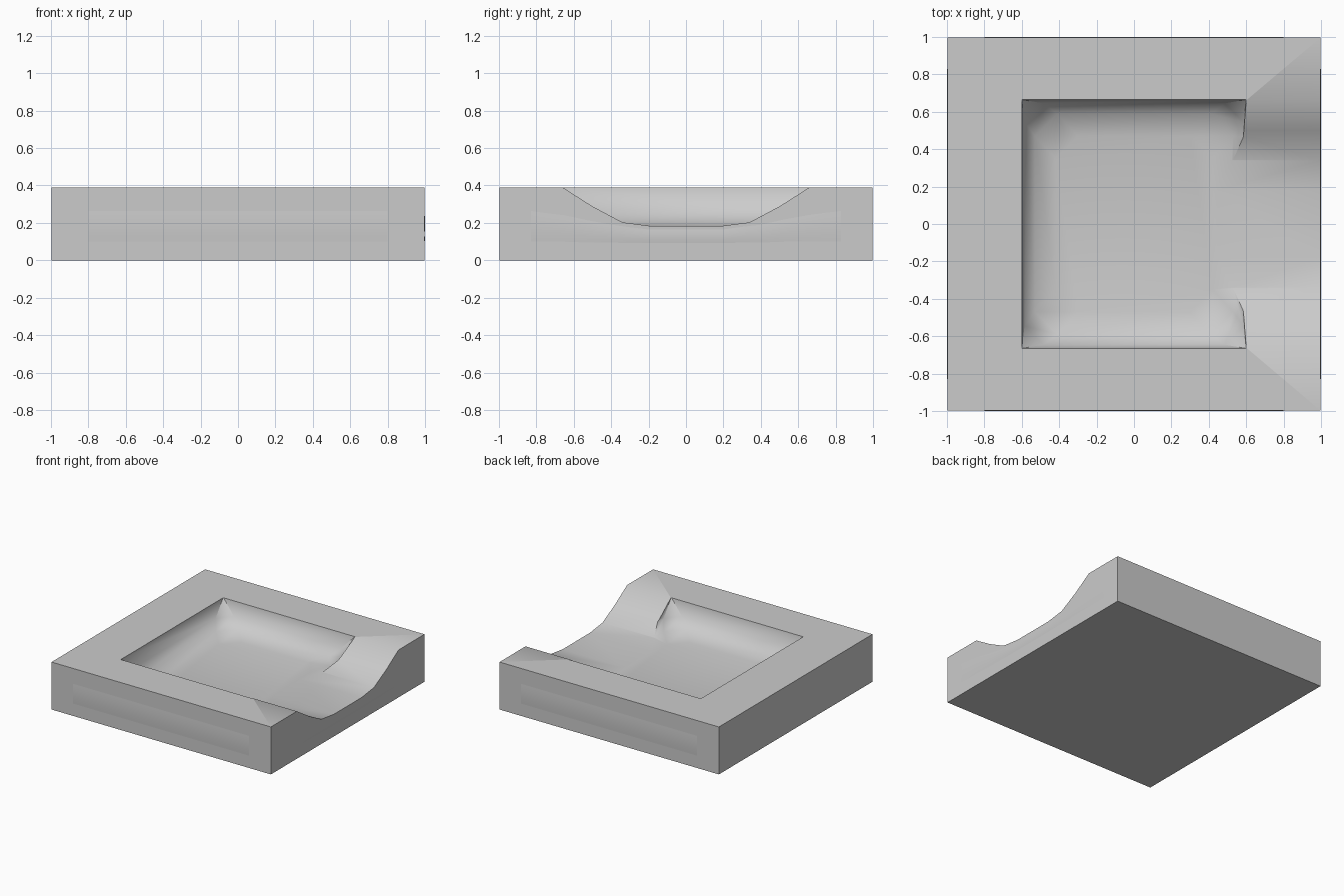
import bpy, bmesh, math
from mathutils import Matrix

if "Cube" in bpy.data.objects:
    bpy.data.objects.remove(bpy.data.objects["Cube"])

TOP = 0.39
HALF = 0.997


def make_object(name, bm):
    bmesh.ops.recalc_face_normals(bm, faces=bm.faces)
    mesh = bpy.data.meshes.new(name)
    bm.to_mesh(mesh)
    bm.free()
    ob = bpy.data.objects.new(name, mesh)
    bpy.context.collection.objects.link(ob)
    return ob


def loft(name, rings, closed=True):
    """Skin a list of point rings; closed rings also get end caps."""
    bm = bmesh.new()
    rows = [[bm.verts.new(p) for p in ring] for ring in rings]
    n = len(rows[0])
    for a, b in zip(rows, rows[1:]):
        for i in range(n if closed else n - 1):
            j = (i + 1) % n
            bm.faces.new((a[i], a[j], b[j], b[i]))
    if closed:
        bm.faces.new(rows[0])
        bm.faces.new(rows[-1])
    return make_object(name, bm)


def smooth(ob, angle):
    bpy.ops.object.select_all(action='DESELECT')
    ob.select_set(True)
    bpy.context.view_layer.objects.active = ob
    bpy.ops.object.shade_smooth_by_angle(angle=math.radians(angle))


def chamfered_rect(hx, hy, c, z):
    pts = [(hx, hy - c), (hx - c, hy), (c - hx, hy), (-hx, hy - c),
           (-hx, c - hy), (c - hx, -hy), (hx - c, -hy), (hx, c - hy)]
    return [(x, y, z) for x, y in pts]


# Square slab
bm = bmesh.new()
bmesh.ops.create_cube(bm, size=1, matrix=Matrix.Translation((0, 0, TOP / 2))
                      @ Matrix.Diagonal((2 * HALF, 2 * HALF, TOP, 1)))
slab = make_object("basin_slab", bm)

# Basin hollow: steep walls rounding into a flat floor
basin = loft("basin_cutter", [chamfered_rect(*r) for r in (
    (0.60, 0.665, 0.003, 0.50), (0.60, 0.665, 0.003, TOP),
    (0.585, 0.645, 0.10, 0.27), (0.53, 0.59, 0.12, 0.205),
    (0.42, 0.47, 0.12, 0.176))])

# Spillway channel through the right side
half = [(0.82, 0.488), (0.66, TOP), (0.50, 0.288), (0.34, 0.203), (0.18, 0.182)]
profile = half + [(-y, z) for y, z in reversed(half)]
channel = loft("channel_cutter", [[(x, y, z) for y, z in profile] for x in (0.3, 1.2)])

for cutter in (basin, channel):
    mod = slab.modifiers.new("cut", 'BOOLEAN')
    mod.operation = 'DIFFERENCE'
    mod.solver = 'EXACT'
    mod.object = cutter
    bpy.ops.object.select_all(action='DESELECT')
    slab.select_set(True)
    bpy.context.view_layer.objects.active = slab
    bpy.ops.object.modifier_apply(modifier=mod.name)
    bpy.data.objects.remove(cutter)
smooth(slab, 40)


# Barely raised, softly rounded panels on the four sides
def side_panel(name, outline, turn):
    rows = []
    for i in range(7):
        t = i / 6
        out = HALF - 0.001 + 0.004 * math.sin(math.pi * t)
        rows.append([(x, -out, 0.085 + (top - 0.085) * t) for x, top in outline])
    ob = loft(name, rows, closed=False)
    ob.data.transform(Matrix.Rotation(math.radians(turn), 4, 'Z'))
    # Make every face look outwards
    centre = sum((v.co for v in ob.data.vertices), ob.location.copy()) / len(ob.data.vertices)
    if sum(p.normal.dot(centre) for p in ob.data.polygons) < 0:
        ob.data.flip_normals()
    smooth(ob, 40)


straight = [(-0.8, 0.28), (0.8, 0.28)]
dip = [(0.83, 0.28), (0.65, 0.255), (0.4, 0.2), (0.2, 0.172)]
dipped = [(-y, z) for y, z in dip] + list(reversed(dip))
side_panel("front_panel", straight, 0)
side_panel("right_panel", dipped, 90)
side_panel("back_panel", straight, 180)
side_panel("left_panel", [(-0.83, 0.28), (0.83, 0.28)], 270)
